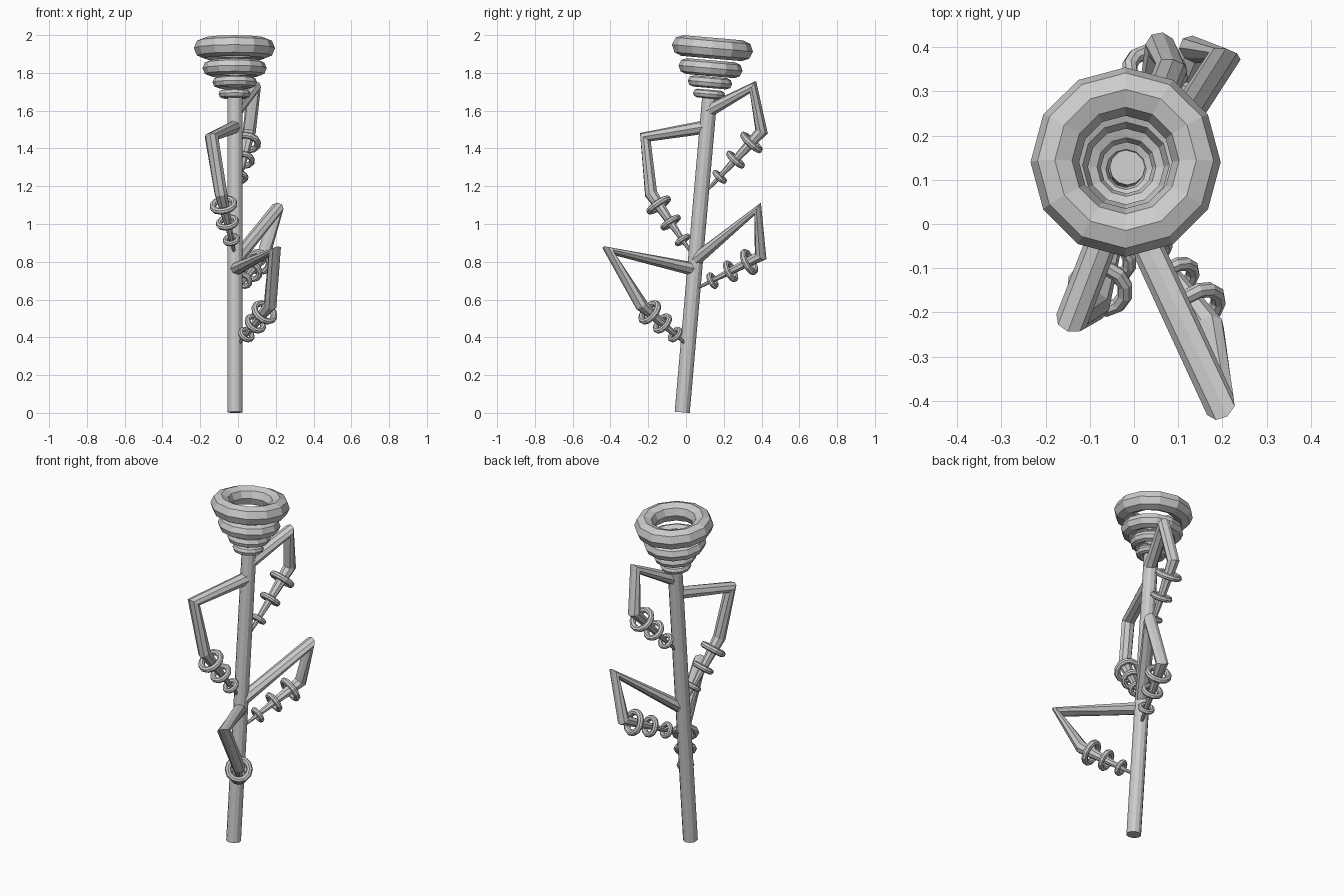
import bpy
from mathutils import Vector

if "Cube" in bpy.data.objects:
    bpy.data.objects.remove(bpy.data.objects["Cube"])

BASE = Vector((-0.015, -0.02, 0.003))
TOP = Vector((-0.015, 0.128, 1.70))
AXIS = (TOP - BASE).normalized()


def ring(name, center, axis, outer, minor, major_seg=12, minor_seg=8):
    rot = Vector(axis).to_track_quat('Z', 'Y').to_euler()
    bpy.ops.mesh.primitive_torus_add(
        location=center, rotation=rot, major_segments=major_seg,
        minor_segments=minor_seg, major_radius=outer - minor, minor_radius=minor)
    bpy.context.object.name = name


def tube(name, points, radii):
    # Faceted bevelled polyline, pinched at its sharp corners
    cu = bpy.data.curves.new(name, 'CURVE')
    cu.dimensions = '3D'
    cu.bevel_depth = 1.0
    cu.bevel_resolution = 2
    cu.use_fill_caps = True
    sp = cu.splines.new('POLY')
    sp.points.add(len(points) - 1)
    for p, co, r in zip(sp.points, points, radii):
        p.co = (*co, 1)
        p.radius = r
    sp.use_smooth = False
    ob = bpy.data.objects.new(name, cu)
    bpy.context.collection.objects.link(ob)
    bpy.ops.object.select_all(action='DESELECT')
    ob.select_set(True)
    bpy.context.view_layer.objects.active = ob
    bpy.ops.object.convert(target='MESH')


# Leaning stem
bpy.ops.mesh.primitive_cylinder_add(
    vertices=12, radius=0.04, depth=(TOP - BASE).length,
    location=(BASE + TOP) / 2, rotation=AXIS.to_track_quat('Z', 'Y').to_euler())
bpy.context.object.name = "stem"

# Stacked flower rings: centre, outer radius, tube radius
for i, (c, outer, minor) in enumerate([
        ((-0.018, 0.122, 1.688), 0.085, 0.023),
        ((-0.017, 0.127, 1.75), 0.118, 0.030),
        ((-0.018, 0.130, 1.825), 0.170, 0.042),
        ((-0.019, 0.140, 1.931), 0.215, 0.055)]):
    ring(f"flower_ring_{i + 1}", c, AXIS, outer, minor)

# Bent branches: stem joint, elbow, knee, tip on the stem
BRANCHES = {
    "front_lower": [(-0.015, 0.045, 0.76), (0.195, -0.41, 0.86),
                    (0.17, -0.235, 0.57), (0.0, 0.005, 0.36)],
    "front_upper": [(-0.015, 0.11, 1.515), (-0.14, -0.215, 1.46),
                    (-0.09, -0.185, 1.16), (-0.015, 0.04, 0.83)],
    "back_upper": [(-0.01, 0.12, 1.60), (0.085, 0.355, 1.725),
                   (0.06, 0.40, 1.49), (-0.01, 0.10, 1.165)],
    "back_lower": [(-0.01, 0.05, 0.81), (0.205, 0.38, 1.08),
                   (0.135, 0.395, 0.83), (-0.005, 0.05, 0.655)],
}
for name, pts in BRANCHES.items():
    tube(f"{name}_branch", pts, (0.036, 0.037, 0.035, 0.006))
    # Shrinking rings threaded on the tapered end
    knee, tip = Vector(pts[2]), Vector(pts[3])
    for i, (t, outer) in enumerate([(0.18, 0.076), (0.46, 0.063), (0.74, 0.048)]):
        ring(f"{name}_ring_{i + 1}", knee.lerp(tip, t), tip - knee,
             outer, 0.0175 - 0.0015 * i)
